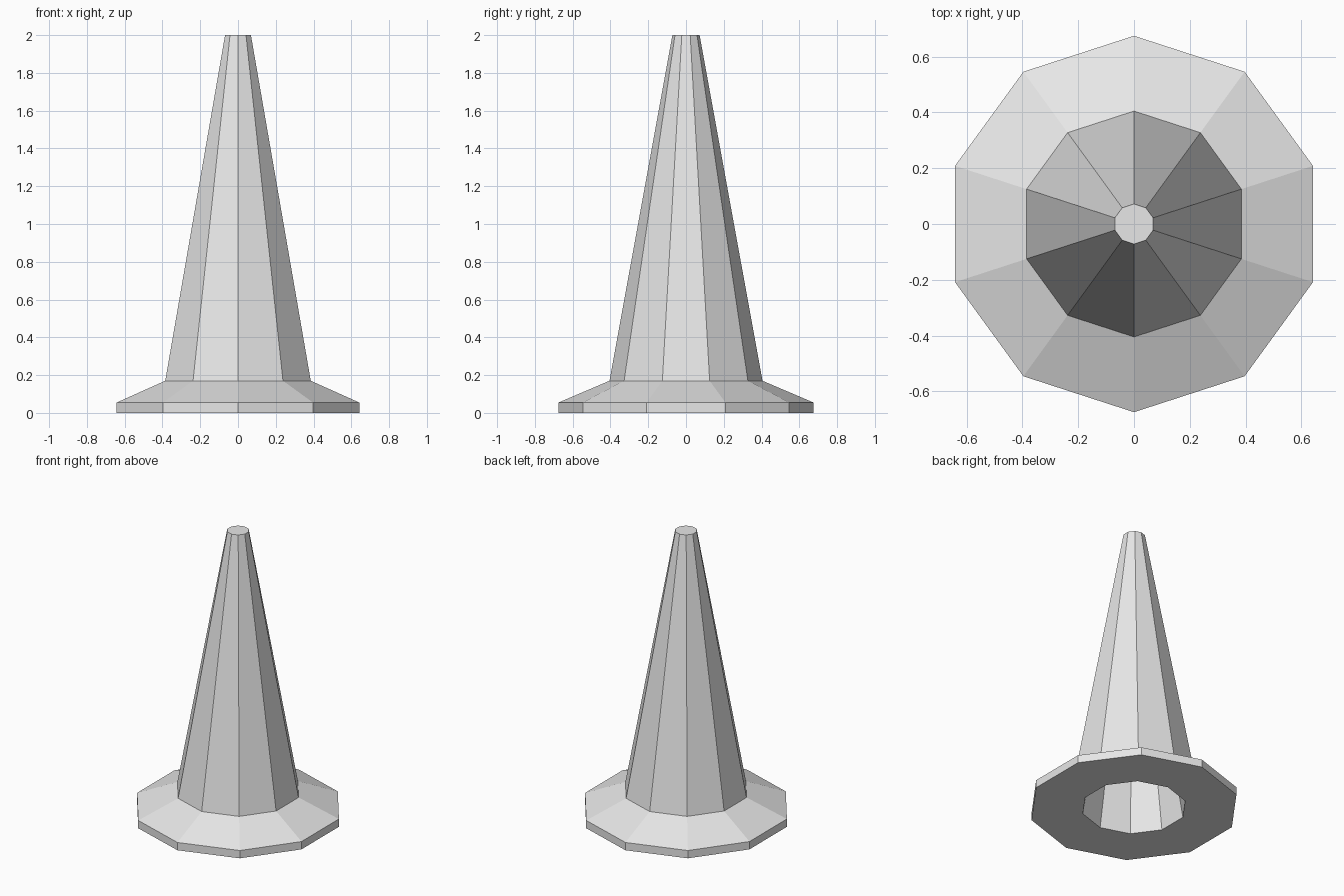
import bpy
import bmesh
from math import cos, sin, pi

if "Cube" in bpy.data.objects:
    bpy.data.objects.remove(bpy.data.objects["Cube"], do_unlink=True)

SIDES = 10

grey = bpy.data.materials.new("light grey")
grey.use_nodes = True
colour = (0.8, 0.8, 0.8, 1)
grey.diffuse_color = colour
grey.node_tree.nodes["Principled BSDF"].inputs["Base Color"].default_value = colour


def ring(bm, radius, z):
    """Ten-sided ring with a corner on the y axis."""
    angles = [pi / 2 + 2 * pi * i / SIDES for i in range(SIDES)]
    return [bm.verts.new((radius * cos(a), radius * sin(a), z)) for a in angles]


# Hollow shell: inner crown, down the inside, round the foot, up to the outer tip
profile = [(0.03, 1.93), (0.337, 0), (0.675, 0), (0.675, 0.055),
           (0.405, 0.17), (0.072, 2)]
bm = bmesh.new()
rings = [ring(bm, r, z) for r, z in profile]
for low, high in zip(rings, rings[1:]):
    for i in range(SIDES):
        j = (i + 1) % SIDES
        bm.faces.new((low[i], low[j], high[j], high[i]))

# Caps closing the tip outside and inside
bm.faces.new(rings[-1])
bm.faces.new(rings[0])
bmesh.ops.recalc_face_normals(bm, faces=bm.faces)

mesh = bpy.data.meshes.new("traffic_cone")
bm.to_mesh(mesh)
bm.free()
mesh.materials.append(grey)
cone = bpy.data.objects.new("traffic_cone", mesh)
bpy.context.collection.objects.link(cone)
